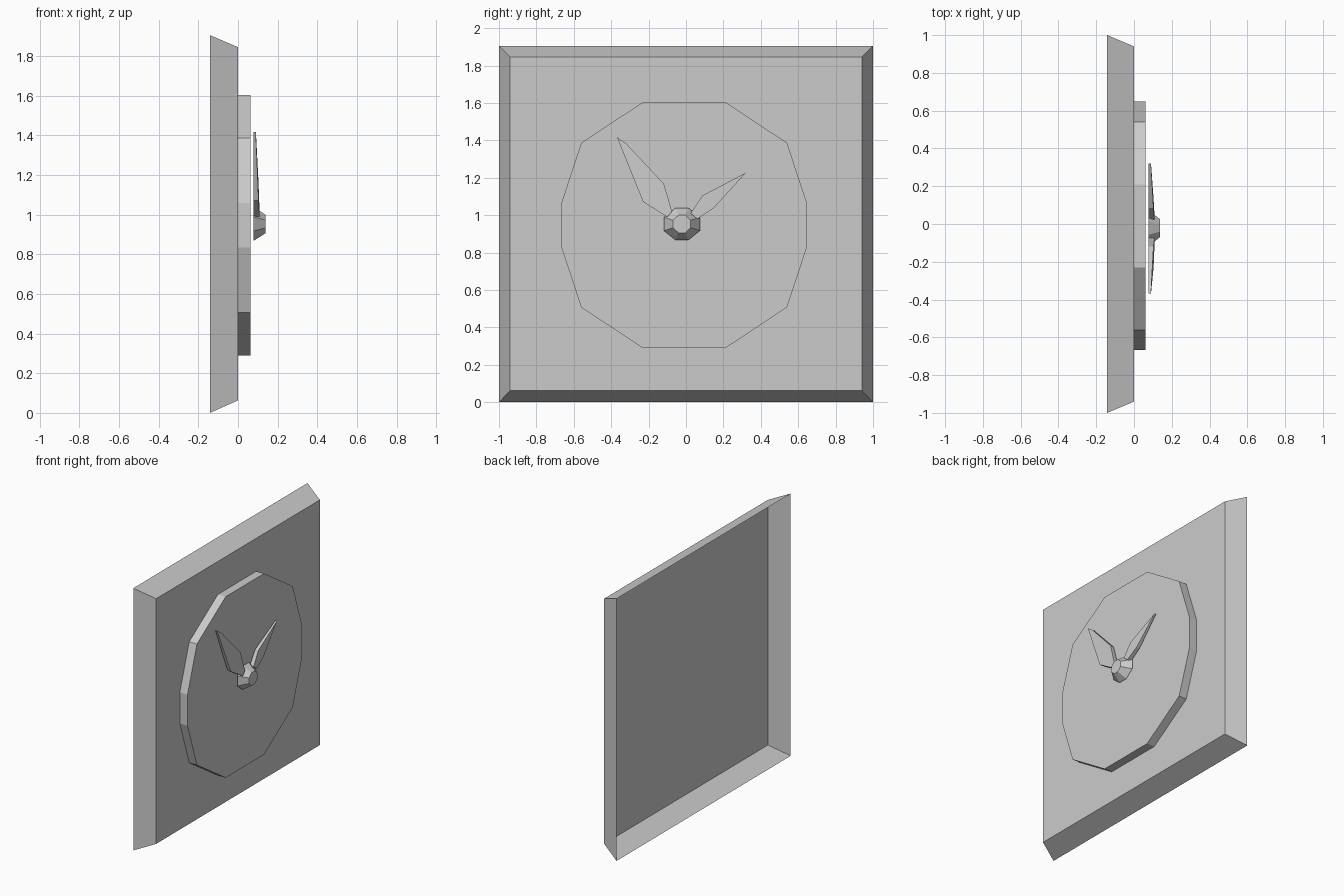
import bpy, bmesh, math

cube = bpy.data.objects.get("Cube")
if cube:
    bpy.data.objects.remove(cube, do_unlink=True)

grey = bpy.data.materials.new("plain_grey")
grey.use_nodes = True
colour = (0.6, 0.6, 0.6, 1)
grey.diffuse_color = colour
grey.node_tree.nodes["Principled BSDF"].inputs["Base Color"].default_value = colour


def loft(name, front, back=None, close_back=False):
    """Front outline facing +x, optionally joined by side walls to a back outline."""
    bm = bmesh.new()
    f = [bm.verts.new(p) for p in front]
    cap = bm.faces.new(f)
    if back:
        b = [bm.verts.new(p) for p in back]
        for i in range(len(f)):
            j = (i + 1) % len(f)
            bm.faces.new((f[i], b[i], b[j], f[j]))
        if close_back:
            bm.faces.new(b)
        bmesh.ops.recalc_face_normals(bm, faces=bm.faces)
    bm.normal_update()
    if cap.normal.x < 0:
        bmesh.ops.reverse_faces(bm, faces=bm.faces)
    mesh = bpy.data.meshes.new(name)
    bm.to_mesh(mesh)
    bm.free()
    mesh.materials.append(grey)
    obj = bpy.data.objects.new(name, mesh)
    bpy.context.collection.objects.link(obj)
    return obj


def at(x, outline):
    return [(x, y, z) for y, z in outline]


def rectangle(half_y, half_z, cz):
    return [(sy * half_y, cz + sz * half_z)
            for sy, sz in ((-1, -1), (1, -1), (1, 1), (-1, 1))]


def mirrored(quarter, cy, cz):
    """Mirror a quarter outline both ways, sorted round its centre."""
    pts = [(sy * y, sz * z) for y, z in quarter for sy in (-1, 1) for sz in (-1, 1)]
    pts.sort(key=lambda p: math.atan2(p[1], p[0]))
    return [(cy + y, cz + z) for y, z in pts]


# Sloped case, open at the back
loft("clock_case", at(0, rectangle(0.94, 0.891, 0.954)),
     at(-0.142, rectangle(1.0, 0.953, 0.953)))

# Twelve-sided raised dial
dial = mirrored([(0.22, 0.658), (0.55, 0.44), (0.658, 0.113)], -0.01, 0.947)
loft("dial", at(0.062, dial), at(0, dial))

# Tapered eight-sided hub
HUB = (-0.022, 0.953)
loft("hub", at(0.138, mirrored([(0.019, 0.047), (0.047, 0.02)], *HUB)),
     at(0.077, mirrored([(0.034, 0.086), (0.096, 0.036)], *HUB)), True)


# Hands, thinning towards the tip (first point)
def hand(name, outline):
    reach = math.dist(outline[0], HUB)
    ty, tz = [(a - b) / reach for a, b in zip(outline[0], HUB)]
    front = []
    for y, z in outline:
        along = (y - HUB[0]) * ty + (z - HUB[1]) * tz
        front.append((0.112 - 0.022 * along / reach, y, z))
    loft(name, front, at(0.077, outline), True)


hand("long_hand", [(-0.369, 1.417), (-0.32, 1.383), (-0.118, 1.168),
                   (-0.075, 1.02), (-0.1, 0.99), (-0.23, 1.072)])
hand("short_hand", [(0.32, 1.227), (0.086, 1.104), (0.025, 1.01),
                    (0.06, 0.98), (0.15, 1.04)])

# Flat corner ornament: two leaves meeting at a bud
ornament = {
    "upper_leaf": [(0.84, 0.767), (0.84, 0.254), (0.78, 0.243), (0.813, 0.324)],
    "corner_bud": [(0.77, 0.227), (0.84, 0.254), (0.872, 0.195),
                   (0.824, 0.158), (0.765, 0.19)],
    "lower_leaf": [(0.765, 0.19), (0.78, 0.174), (0.61, 0.115),
                   (0.438, 0.115), (0.166, 0.147), (0.636, 0.152)],
}
for name, outline in ornament.items():
    loft(name, at(0.002, outline))
